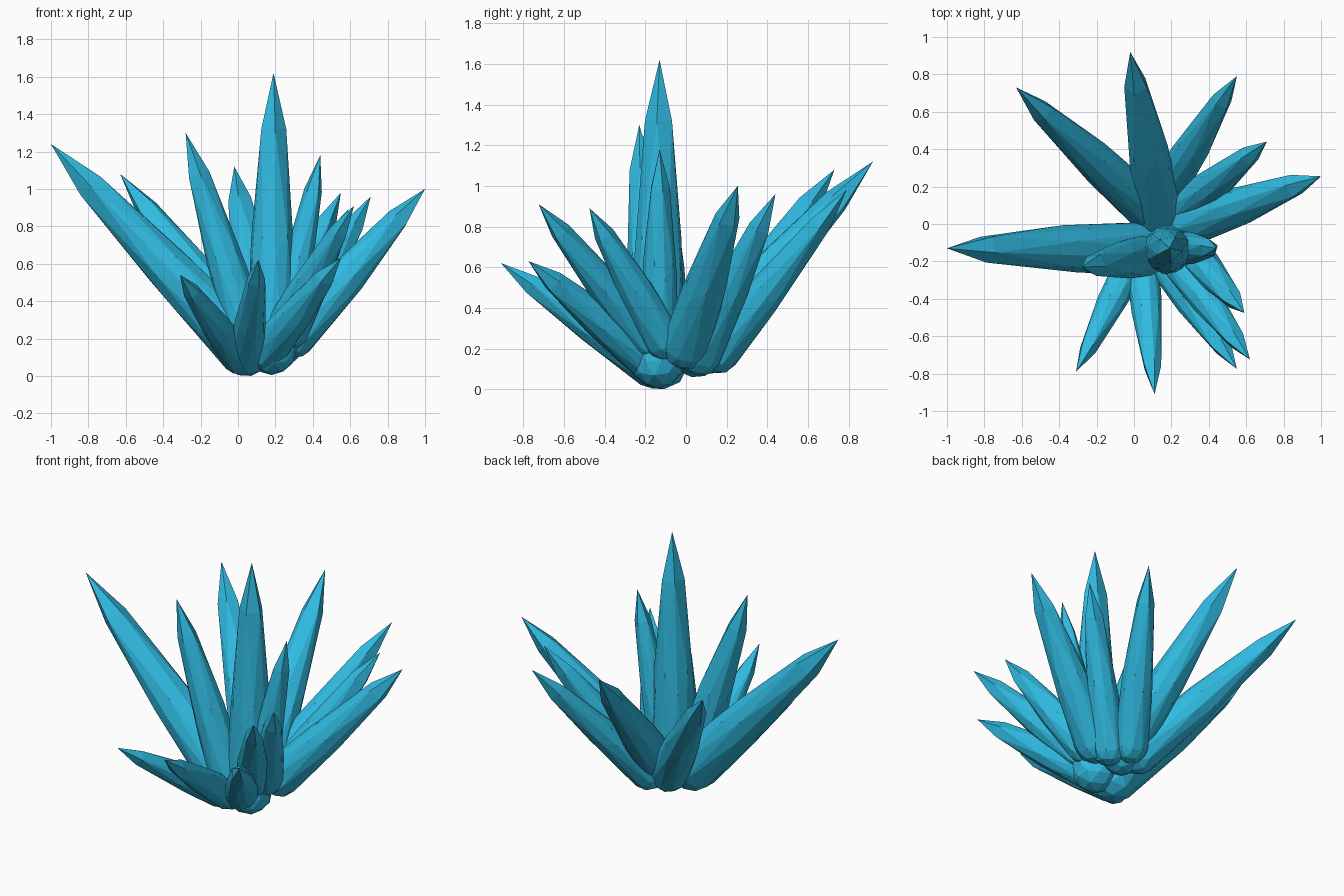
import bpy, bmesh
from mathutils import Vector

if "Cube" in bpy.data.objects:
    bpy.data.objects.remove(bpy.data.objects["Cube"])

mat = bpy.data.materials.new("crystal_blue")
mat.diffuse_color = (0.03, 0.50, 0.76, 1)
mat.use_nodes = True
mat.node_tree.nodes["Principled BSDF"].inputs["Base Color"].default_value = mat.diffuse_color


def crystal(name, base, tip, r):
    """Low-poly ball whose upper half is drawn out to a sharp point at tip."""
    base, tip = Vector(base), Vector(tip)
    axis = tip - base
    rot = axis.to_track_quat('Z', 'Y')
    bm = bmesh.new()
    bmesh.ops.create_icosphere(bm, subdivisions=2, radius=1)
    for v in bm.verts:
        x, y, z = v.co
        h = axis.length * z ** 1.4 if z > 0.01 else r * z
        v.co = base + rot @ Vector((x * r, y * r, h))
    me = bpy.data.meshes.new(name)
    bm.to_mesh(me)
    bm.free()
    me.materials.append(mat)
    ob = bpy.data.objects.new(name, me)
    bpy.context.collection.objects.link(ob)


# name: base centre, tip, radius
crystals = [
    # tall middle crystals
    ("centre_crystal", (0.18, -0.14, 0.14), (0.19, -0.13, 1.62), 0.135),
    ("centre_left_crystal", (0.06, -0.17, 0.20), (-0.28, -0.23, 1.30), 0.115),
    ("centre_right_crystal", (0.25, -0.13, 0.26), (0.44, -0.13, 1.18), 0.095),
    # left and back crystals
    ("left_crystal", (0.04, -0.13, 0.14), (-1.00, -0.13, 1.24), 0.145),
    ("back_left_crystal", (0.05, 0.10, 0.19), (-0.63, 0.73, 1.08), 0.12),
    ("back_crystal", (0.14, 0.05, 0.18), (-0.02, 0.92, 1.12), 0.125),
    ("back_right_inner_crystal", (0.16, 0.16, 0.18), (0.55, 0.79, 0.98), 0.105),
    ("back_right_outer_crystal", (0.25, 0.07, 0.17), (0.71, 0.44, 0.96), 0.105),
    # right and front crystals
    ("right_crystal", (0.30, 0.0, 0.215), (1.00, 0.255, 1.00), 0.12),
    ("right_front_upper_crystal", (0.28, -0.11, 0.24), (0.59, -0.475, 0.89), 0.10),
    ("right_front_middle_crystal", (0.23, -0.19, 0.24), (0.62, -0.725, 0.91), 0.10),
    ("right_front_lower_crystal", (0.15, -0.17, 0.13), (0.55, -0.775, 0.63), 0.105),
    ("front_crystal", (0.04, -0.17, 0.10), (0.11, -0.91, 0.62), 0.095),
    ("front_left_crystal", (0.0, -0.18, 0.10), (-0.31, -0.79, 0.54), 0.09),
]
for c in crystals:
    crystal(*c)
